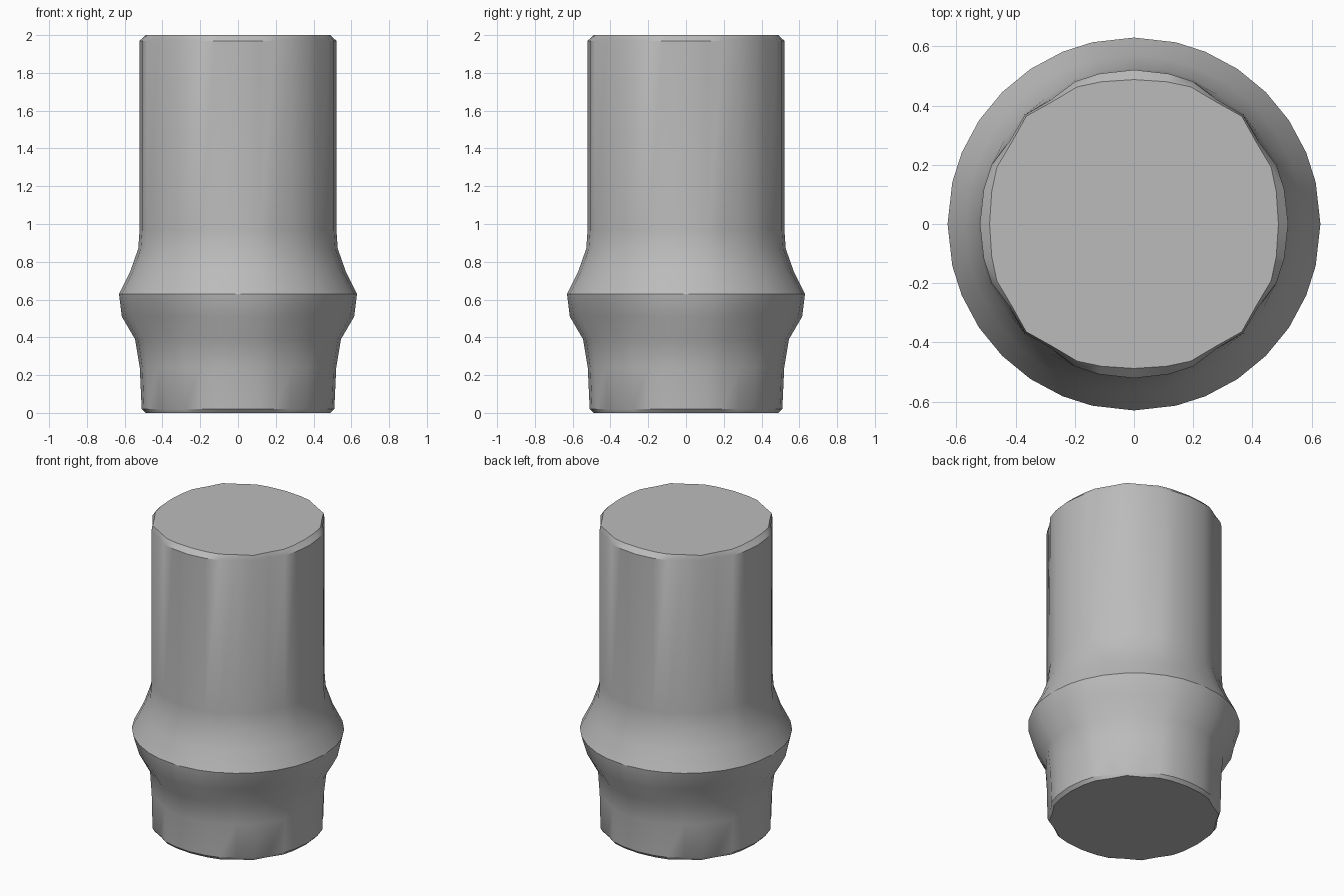
import bpy, bmesh, math

old = bpy.data.objects.get("Cube")
if old:
    bpy.data.objects.remove(old, do_unlink=True)

grey = bpy.data.materials.new("plain grey")
grey.use_nodes = True
colour = (0.5, 0.5, 0.5, 1)
grey.diffuse_color = colour
grey.node_tree.nodes["Principled BSDF"].inputs["Base Color"].default_value = colour

# Columns of one quarter turn; the wall is scalloped beside each diagonal
QUARTER = [0, 13, 22.5, 33.75, 45, 56.25, 67.5, 77]
DENTED = (33.75, 56.25)

# Height, radius facing the axes, radius on the diagonals, scallop depth
PROFILE = [
    (0.0, 0.49, 0.505, 0.015),
    (0.02, 0.51, 0.515, 0.015),
    (0.24, 0.52, 0.52, 0.012),
    (0.39, 0.545, 0.53, 0.006),
    (0.51, 0.615, 0.595, 0.004),
    (0.63, 0.63, 0.63, 0.0),
    (0.75, 0.57, 0.57, 0.0),
    (0.87, 0.528, 0.528, 0.006),
    (0.97, 0.521, 0.521, 0.013),
    (1.97, 0.521, 0.521, 0.016),
    (2.0, 0.488, 0.515, 0.014),
]


def ring(bm, z, axis_r, diagonal_r, dent):
    verts = []
    for turn in range(4):
        for a in QUARTER:
            blend = math.sin(math.radians(2 * a)) ** 2
            r = axis_r + (diagonal_r - axis_r) * blend
            if a in DENTED:
                r -= dent
            t = math.radians(a + 90 * turn)
            verts.append(bm.verts.new((r * math.cos(t), r * math.sin(t), z)))
    return verts


# Collared post as one closed lathe-like shell
bm = bmesh.new()
rings = [ring(bm, *row) for row in PROFILE]
for low, high in zip(rings, rings[1:]):
    for i in range(len(low)):
        j = (i + 1) % len(low)
        bm.faces.new((low[i], low[j], high[j], high[i]))
bm.faces.new(rings[0][::-1])
bm.faces.new(rings[-1])
bmesh.ops.recalc_face_normals(bm, faces=bm.faces)

mesh = bpy.data.meshes.new("collared_post")
bm.to_mesh(mesh)
bm.free()
mesh.materials.append(grey)
post = bpy.data.objects.new("collared_post", mesh)
bpy.context.collection.objects.link(post)

# Smooth walls, crisp collar and rims
bpy.ops.object.select_all(action="DESELECT")
post.select_set(True)
bpy.context.view_layer.objects.active = post
bpy.ops.object.shade_smooth_by_angle(angle=math.radians(30))
